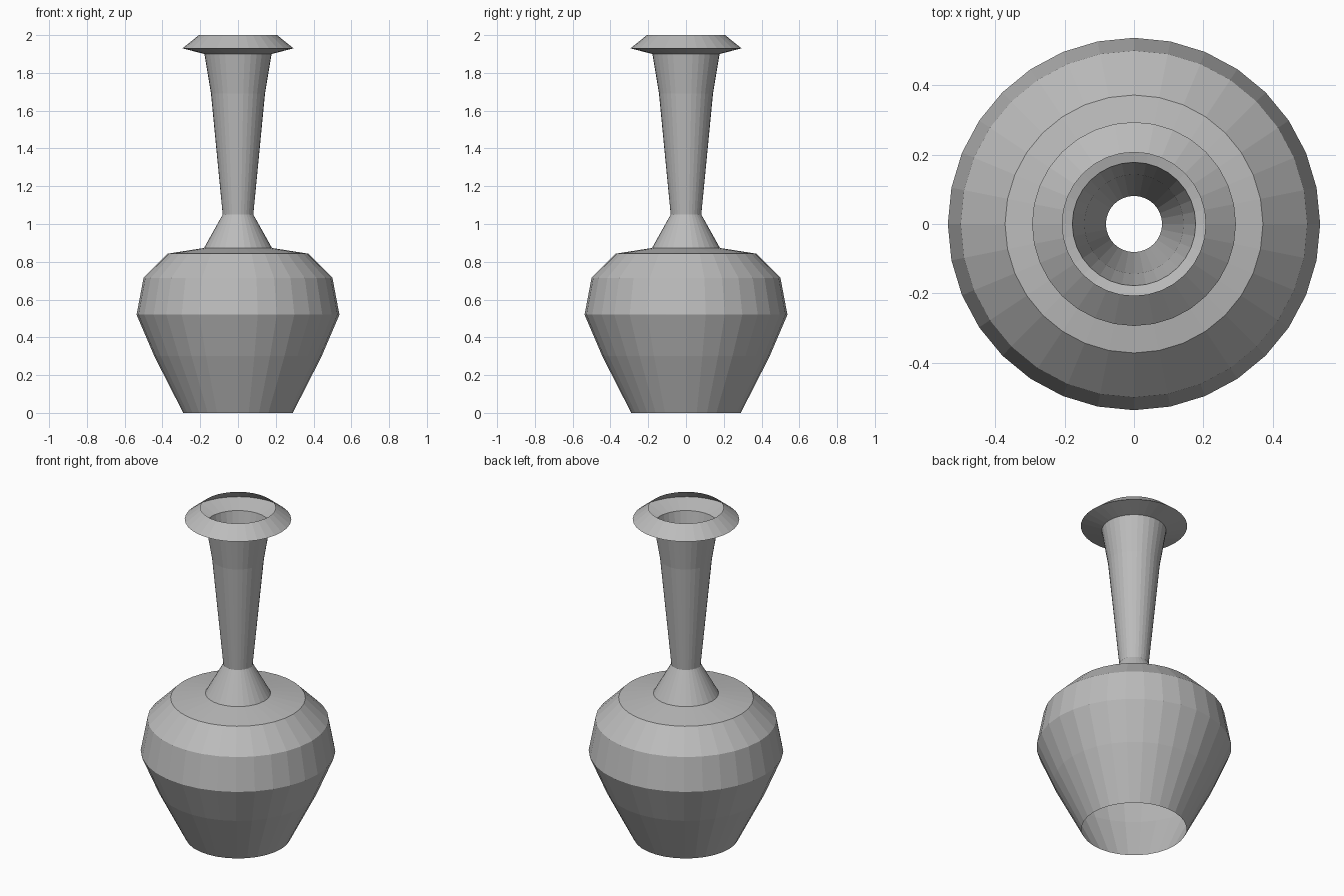
import bpy
import bmesh
import math

cube = bpy.data.objects.get("Cube")
if cube:
    bpy.data.objects.remove(cube, do_unlink=True)

SIDES = 32

clay = bpy.data.materials.new("grey_clay")
clay.use_nodes = True
colour = (0.5, 0.5, 0.5, 1)
clay.diffuse_color = colour
clay.node_tree.nodes["Principled BSDF"].inputs["Base Color"].default_value = colour


def lathe(name, profile):
    """Spin a (radius, height) outline around the z axis into a thin open shell."""
    bm = bmesh.new()
    rings = [[bm.verts.new((r * math.cos(a), r * math.sin(a), z))
              for a in (2 * math.pi * i / SIDES for i in range(SIDES))]
             for r, z in profile]
    for low, high in zip(rings, rings[1:]):
        for i in range(SIDES):
            j = (i + 1) % SIDES
            bm.faces.new((low[i], low[j], high[j], high[i]))
    mesh = bpy.data.meshes.new(name)
    bm.to_mesh(mesh)
    bm.free()
    mesh.materials.append(clay)
    obj = bpy.data.objects.new(name, mesh)
    bpy.context.collection.objects.link(obj)
    return obj


# Rounded belly with an open base and a shallow shoulder
lathe("vase_body", [(0.29, 0), (0.443, 0.3), (0.537, 0.52), (0.5, 0.715),
                    (0.372, 0.843), (0.18, 0.873)])

# Collar cone and flaring neck
lathe("vase_neck", [(0.18, 0.873), (0.081, 1.05), (0.143, 1.69), (0.178, 1.9)])

# Flanged lip, open at the top
lathe("vase_lip", [(0.178, 1.9), (0.294, 1.93), (0.207, 2.0)])
